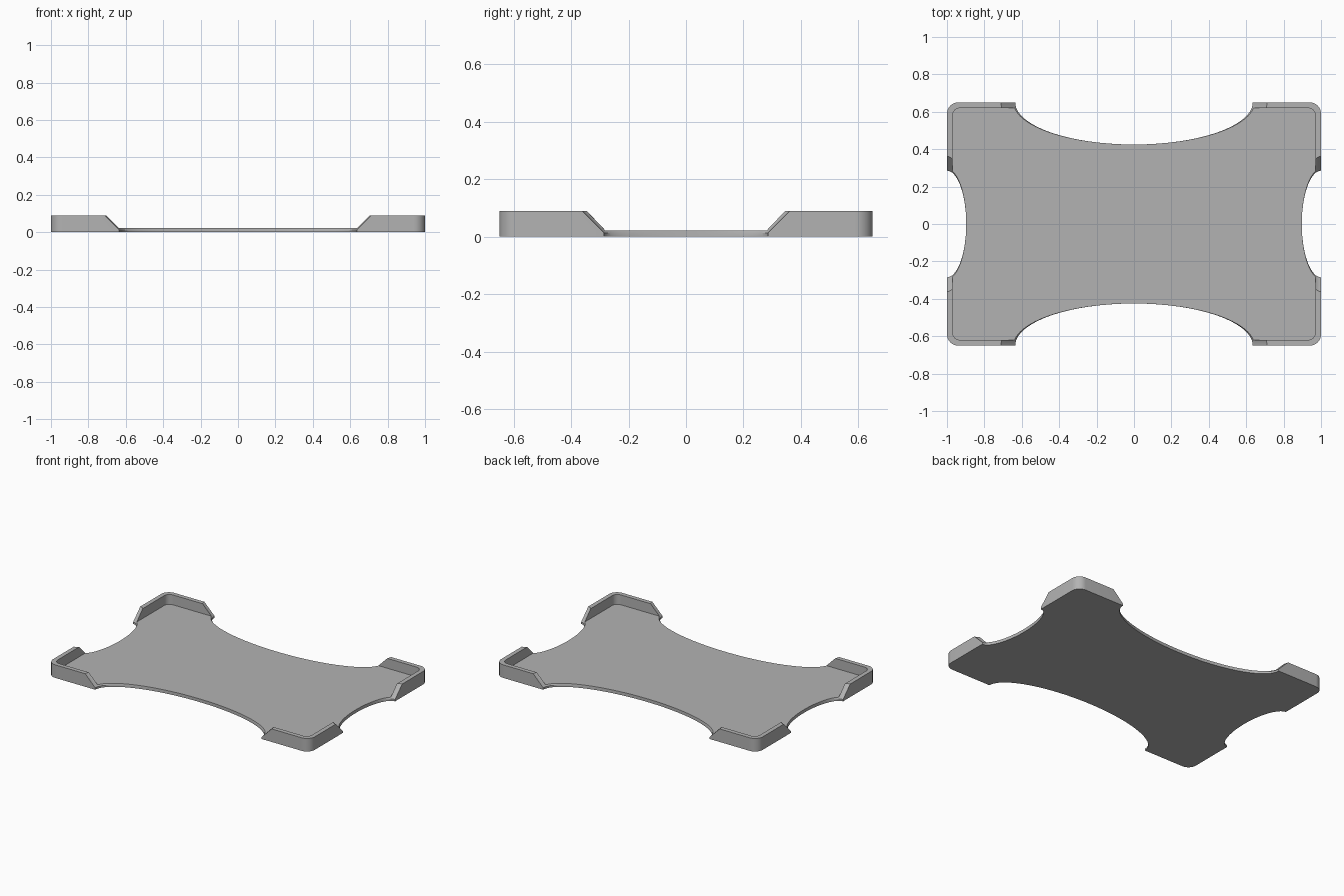
import bpy, bmesh, math

if "Cube" in bpy.data.objects:
    bpy.data.objects.remove(bpy.data.objects["Cube"])

HALF_X, HALF_Y, HEIGHT = 1.0, 0.65, 0.09
WALL, FLOOR, LIP = 0.03, 0.022, 0.013

grey = bpy.data.materials.new("plain grey")
grey.use_nodes = True
grey.diffuse_color = (0.45, 0.45, 0.45, 1)
grey.node_tree.nodes["Principled BSDF"].inputs["Base Color"].default_value = grey.diffuse_color


def rounded_rect(hx, hy, r, steps=10):
    """Outline of a rectangle with arc corners, counterclockwise."""
    points = []
    for corner, (sx, sy) in enumerate([(1, 1), (-1, 1), (-1, -1), (1, -1)]):
        for i in range(steps + 1):
            a = math.pi / 2 * (corner + i / steps)
            points.append((sx * (hx - r) + r * math.cos(a),
                           sy * (hy - r) + r * math.sin(a)))
    return points


def ellipse(cx, cy, rx, ry, steps=112):
    angles = [2 * math.pi * i / steps for i in range(steps)]
    return [(cx + rx * math.cos(a), cy + ry * math.sin(a)) for a in angles]


def loft(name, layers):
    """Closed solid through a stack of (outline, z) layers."""
    bm = bmesh.new()
    rings = [[bm.verts.new((x, y, z)) for x, y in outline] for outline, z in layers]
    n = len(rings[0])
    for low, high in zip(rings, rings[1:]):
        for i in range(n):
            j = (i + 1) % n
            bm.faces.new((low[i], low[j], high[j], high[i]))
    bm.faces.new(rings[0][::-1])
    bm.faces.new(rings[-1])
    mesh = bpy.data.meshes.new(name)
    bm.to_mesh(mesh)
    bm.free()
    mesh.materials.append(grey)
    obj = bpy.data.objects.new(name, mesh)
    bpy.context.collection.objects.link(obj)
    return obj


def cut(target, cutter):
    cutter.hide_render = True
    mod = target.modifiers.new("cut", 'BOOLEAN')
    mod.operation, mod.solver, mod.object = 'DIFFERENCE', 'EXACT', cutter
    bpy.context.view_layer.objects.active = target
    bpy.ops.object.modifier_apply(modifier=mod.name)
    bpy.data.objects.remove(cutter)


# Solid block with rounded corners, hollowed into a shallow tray
outer = rounded_rect(HALF_X, HALF_Y, 0.06)
inner = rounded_rect(HALF_X - WALL, HALF_Y - WALL, 0.04)
tray = loft("corner_tray", [(outer, 0), (outer, HEIGHT)])
cut(tray, loft("pocket_cutter", [(inner, FLOOR), (inner, 0.2)]))

# Oval bites in each side: upright below the lip, flaring along the wall above it
FLARE = 0.2 - LIP
for s in (-1, 1):
    long_base = ellipse(0, s * HALF_Y, 0.635, 0.225)
    long_top = ellipse(0, s * HALF_Y, 0.635 + FLARE, 0.225)
    cut(tray, loft("long_side_cutter", [(long_base, -0.1), (long_base, LIP), (long_top, 0.2)]))
    short_base = ellipse(s * HALF_X, 0, 0.103, 0.285)
    short_top = ellipse(s * HALF_X, 0, 0.103, 0.285 + FLARE)
    cut(tray, loft("short_side_cutter", [(short_base, -0.1), (short_base, LIP), (short_top, 0.2)]))

# Smooth curved rims, crisp edges
bpy.ops.object.select_all(action='DESELECT')
tray.select_set(True)
bpy.context.view_layer.objects.active = tray
bpy.ops.object.shade_smooth_by_angle(angle=math.radians(30))
